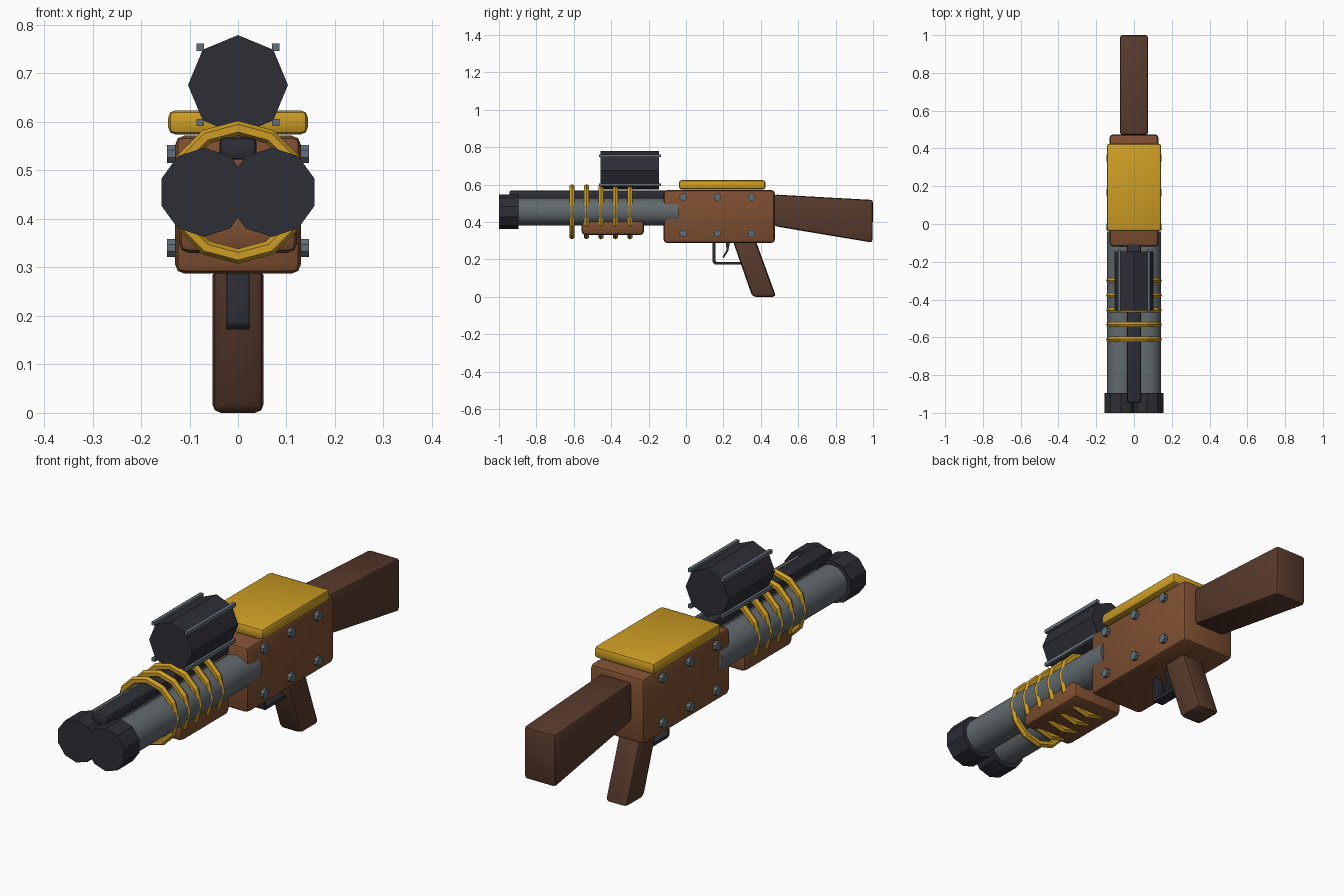
import bpy, bmesh, math
from mathutils import Matrix, Vector

if "Cube" in bpy.data.objects:
    bpy.data.objects.remove(bpy.data.objects["Cube"])


def colour(name, r, g, b):
    lin = lambda c: (c / 255 / 12.92) if c < 11 else ((c / 255 + 0.055) / 1.055) ** 2.4
    m = bpy.data.materials.new(name)
    m.diffuse_color = (lin(r), lin(g), lin(b), 1)
    m.use_nodes = True
    m.node_tree.nodes["Principled BSDF"].inputs["Base Color"].default_value = m.diffuse_color
    return m


WOOD = colour("brown_wood", 126, 79, 49)
DARK_WOOD = colour("dark_brown_wood", 88, 58, 44)
GOLD = colour("gold_brass", 206, 158, 36)
STEEL = colour("grey_steel", 98, 106, 110)
BLACK = colour("blue_black_metal", 45, 46, 54)
SCREW = colour("screw_grey", 98, 110, 120)


def finish(bm, name, mat, smooth=None):
    bmesh.ops.recalc_face_normals(bm, faces=bm.faces[:])
    me = bpy.data.meshes.new(name)
    bm.to_mesh(me)
    bm.free()
    me.materials.append(mat)
    ob = bpy.data.objects.new(name, me)
    bpy.context.collection.objects.link(ob)
    if smooth:
        bpy.ops.object.select_all(action='DESELECT')
        ob.select_set(True)
        bpy.context.view_layer.objects.active = ob
        bpy.ops.object.shade_smooth_by_angle(angle=math.radians(smooth))
    return ob


def prism(name, mat, profile, half_width, bevel=0.0, x=0.0):
    """Side profile of (y, z) points extruded across x, with rounded edges."""
    bm = bmesh.new()
    face = bm.faces.new([bm.verts.new((x - half_width, y, z)) for y, z in profile])
    ext = bmesh.ops.extrude_face_region(bm, geom=[face])
    moved = [v for v in ext['geom'] if isinstance(v, bmesh.types.BMVert)]
    bmesh.ops.translate(bm, verts=moved, vec=(2 * half_width, 0, 0))
    bmesh.ops.recalc_face_normals(bm, faces=bm.faces[:])
    if bevel:
        bmesh.ops.bevel(bm, geom=bm.edges[:], offset=bevel, segments=2,
                        profile=0.5, affect='EDGES', clamp_overlap=True)
    return finish(bm, name, mat, 35 if bevel else None)


def block(name, mat, half_width, y0, y1, z0, z1, bevel=0.0, x=0.0):
    return prism(name, mat, [(y0, z0), (y1, z0), (y1, z1), (y0, z1)], half_width, bevel, x)


def tube(name, mat, x, z, r, y0, y1, sides, smooth=None):
    """Cylinder along y with a corner pointing straight up."""
    bm = bmesh.new()
    bmesh.ops.create_cone(bm, cap_ends=True, segments=sides, radius1=r, radius2=r, depth=y1 - y0,
                          matrix=Matrix.Translation((x, (y0 + y1) / 2, z))
                          @ Matrix.Rotation(math.pi / 2, 4, 'X'))
    return finish(bm, name, mat, smooth)


def ring(name, mat, y, z, major, minor, n_major=12, n_minor=6):
    bm = bmesh.new()
    loops = []
    for i in range(n_major):
        a = 2 * math.pi * i / n_major
        loop = []
        for j in range(n_minor):
            b = 2 * math.pi * j / n_minor
            r = major + minor * math.cos(b)
            loop.append(bm.verts.new((r * math.cos(a), y + minor * math.sin(b), z + r * math.sin(a))))
        loops.append(loop)
    for i in range(n_major):
        p, q = loops[i], loops[(i + 1) % n_major]
        for j in range(n_minor):
            k = (j + 1) % n_minor
            bm.faces.new((p[j], q[j], q[k], p[k]))
    return finish(bm, name, mat)


# Receiver and its brass top plate
block("receiver", WOOD, 0.13, -0.12, 0.475, 0.287, 0.572, 0.02)
block("top_plate", GOLD, 0.144, -0.038, 0.425, 0.574, 0.624, 0.015)

# Twin barrels with muzzle collars
for side, s in (("left", -1), ("right", 1)):
    tube(side + "_barrel", STEEL, s * 0.07, 0.455, 0.073, -0.92, -0.04, 16, 35)
    tube(side + "_muzzle", BLACK, s * 0.07, 0.455, 0.092, -1.0, -0.895, 10)

# Sighting rib between the barrels
block("barrel_rib", BLACK, 0.038, -0.945, -0.09, 0.522, 0.568, 0.01)

# Fore grip and brass bands
block("fore_grip", WOOD, 0.122, -0.558, -0.225, 0.33, 0.42, 0.02)
for i in range(5):
    ring("band_%d" % (i + 1), GOLD, -0.61 + 0.0775 * i, 0.455, 0.132, 0.0155)

# Eight-sided canister with four rods
tube("canister", BLACK, 0, 0.676, 0.103, -0.458, -0.145, 8)
for s in (-1, 1):
    for z in (0.599, 0.754):
        block("canister_rod", SCREW, 0.0075, -0.465, -0.135, z - 0.0075, z + 0.0075, 0, s * 0.078)

# Side screws
for s in (-1, 1):
    for y in (-0.015, 0.167, 0.35):
        for z in (0.34, 0.534):
            bm = bmesh.new()
            bmesh.ops.create_cone(bm, cap_ends=True, segments=8, radius1=0.02, radius2=0.02, depth=0.03,
                                  matrix=Matrix.Translation((s * 0.131, y, z))
                                  @ Matrix.Rotation(math.pi / 2, 4, 'Y')
                                  @ Matrix.Rotation(math.pi / 8, 4, 'Z'))
            finish(bm, "side_screw", SCREW)

# Shoulder stock and pistol grip
prism("stock", DARK_WOOD, [(0.472, 0.378), (0.997, 0.29), (1.0, 0.518), (0.472, 0.547)], 0.075, 0.014)
prism("pistol_grip", DARK_WOOD, [(0.25, 0.30), (0.373, 0.30), (0.482, 0.0), (0.355, 0.0)], 0.053, 0.018)

# Trigger guard (bent strap) and trigger
prism("trigger_guard", BLACK,
      [(0.143, 0.295), (0.143, 0.183), (0.154, 0.172), (0.31, 0.172), (0.31, 0.187),
       (0.162, 0.187), (0.158, 0.191), (0.158, 0.295)], 0.024, 0.003)
prism("trigger", BLACK,
      [(0.212, 0.295), (0.217, 0.25), (0.194, 0.212), (0.202, 0.208), (0.226, 0.245), (0.236, 0.295)],
      0.012)
